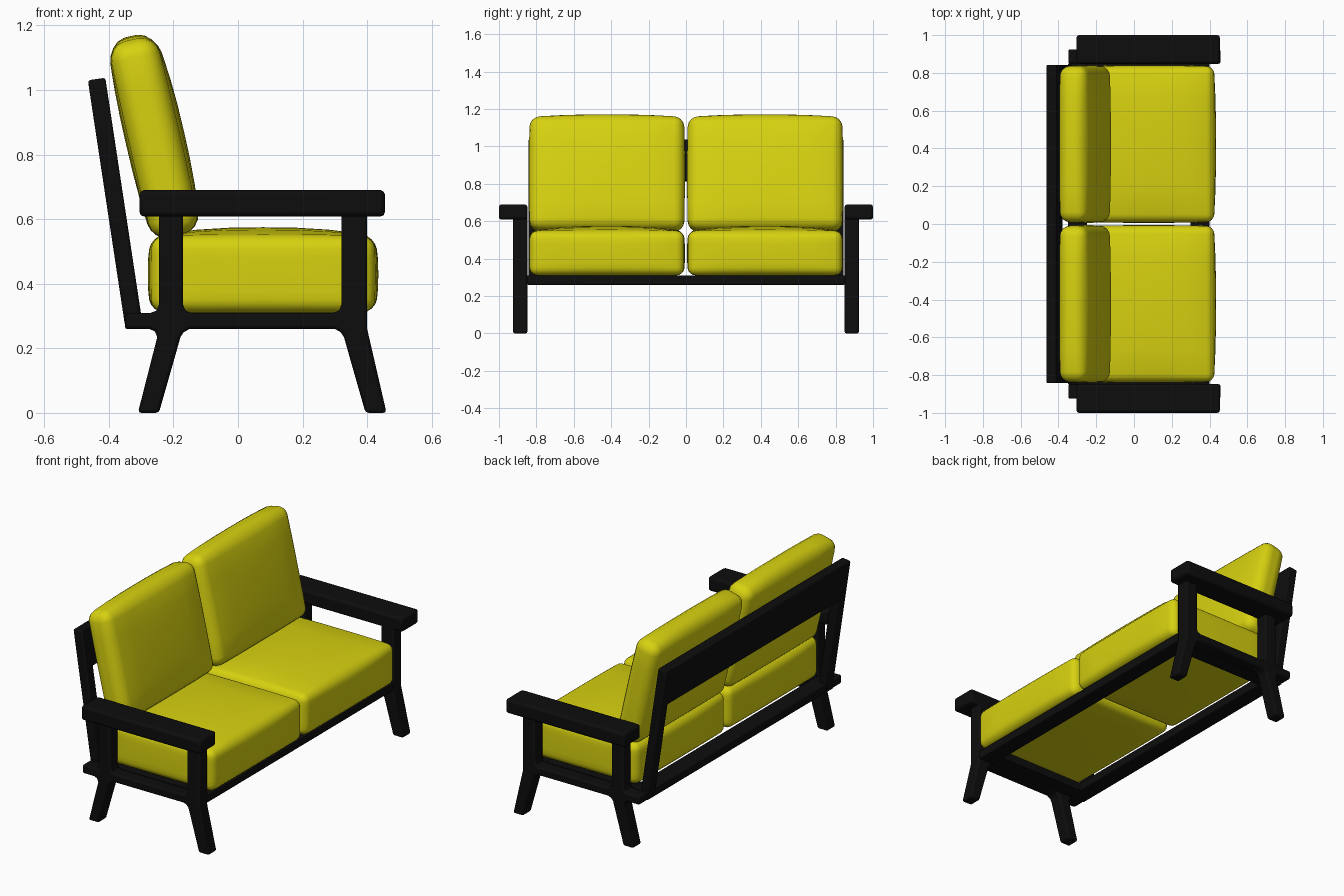
import bpy, bmesh, math
from mathutils import Matrix, Vector

if "Cube" in bpy.data.objects:
    bpy.data.objects.remove(bpy.data.objects["Cube"])


def material(name, col):
    m = bpy.data.materials.new(name)
    m.diffuse_color = (*col, 1)
    m.use_nodes = True
    m.node_tree.nodes["Principled BSDF"].inputs["Base Color"].default_value = m.diffuse_color
    return m


black = material("black wood", (0.004, 0.004, 0.004))
yellow = material("yellow fabric", (0.68, 0.64, 0.005))


def finish(name, bm, mat, bevel=0.0):
    bmesh.ops.recalc_face_normals(bm, faces=bm.faces)
    me = bpy.data.meshes.new(name)
    bm.to_mesh(me)
    bm.free()
    me.materials.append(mat)
    ob = bpy.data.objects.new(name, me)
    bpy.context.collection.objects.link(ob)
    if bevel:
        mod = ob.modifiers.new("bevel", 'BEVEL')
        mod.width, mod.segments = bevel, 2
        mod.limit_method, mod.angle_limit = 'ANGLE', math.radians(50)
    bpy.ops.object.select_all(action='DESELECT')
    ob.select_set(True)
    bpy.context.view_layer.objects.active = ob
    bpy.ops.object.shade_smooth_by_angle(angle=math.radians(30))
    return ob


def prism(name, profile, y0, y1, bevel=0.01):
    """Extrude an x-z outline from y0 to y1."""
    bm = bmesh.new()
    face = bm.faces.new([bm.verts.new((x, y0, z)) for x, z in profile])
    ext = bmesh.ops.extrude_face_region(bm, geom=[face])
    verts = [v for v in ext["geom"] if isinstance(v, bmesh.types.BMVert)]
    bmesh.ops.translate(bm, verts=verts, vec=(0, y1 - y0, 0))
    return finish(name, bm, black, bevel)


def rect(x0, x1, z0, z1):
    return [(x0, z0), (x1, z0), (x1, z1), (x0, z1)]


def cushion(name, half, r, crown, matrix):
    """Rounded box; crown = bulge on (-x, +x, -y, +y, -z, +z)."""
    bm = bmesh.new()
    bmesh.ops.create_cube(bm, size=2)
    bmesh.ops.subdivide_edges(bm, edges=bm.edges, cuts=9, use_grid_fill=True)

    def spread(u, h):
        a = abs(u)
        if a < 0.61:
            d = (h - r) * a / 0.6
        elif a < 0.9:
            d = h - 0.586 * r
        else:
            d = h
        return math.copysign(d, u)

    for v in bm.verts:
        p = Vector([spread(v.co[i], half[i]) for i in range(3)])
        q = Vector([max(r - half[i], min(half[i] - r, p[i])) for i in range(3)])
        if (p - q).length > 1e-6:
            p = q + (p - q).normalized() * r
        n = [p[i] / half[i] for i in range(3)]
        for i in range(3):
            j, k = (i + 1) % 3, (i + 2) % 3
            c = crown[2 * i + (n[i] > 0)]
            p[i] += c * n[i] * (1 - abs(n[j]) ** 2.5) * (1 - abs(n[k]) ** 2.5)
        v.co = matrix @ p
    return finish(name, bm, yellow)


# side frame outline: two splayed legs joined by a rail, small fillets at the joints
side = [(-.31, 0), (-.245, 0), (-.178, .235), (-.168, .25), (-.15, .26),
        (.3, .26), (.318, .25), (.328, .235), (.395, 0), (.46, 0), (.40, .26),
        (.40, .63), (.32, .63), (.32, .335), (.313, .317), (.295, .31),
        (-.145, .31), (-.163, .317), (-.17, .335), (-.17, .63), (-.245, .63),
        (-.245, .335), (-.252, .317), (-.27, .31), (-.348, .31), (-.348, .26),
        (-.275, .26), (-.258, .253), (-.25, .235)]


def back_bar(z0, z1):
    """Slice of the leaning back between two heights."""
    lean = lambda z: -.35 - .115 * (z - .27) / .76
    return [(lean(z0), z0), (lean(z0) + .054, z0 + .008),
            (lean(z1) + .054, z1 + .008), (lean(z1), z1)]


tilt = Matrix.Rotation(math.radians(-13), 4, 'Y')
for s, tag in ((1, "left"), (-1, "right")):
    # arm frames
    prism("side_frame_" + tag, side, s * .848, s * .925)
    prism("armrest_" + tag, rect(-.305, .455, .608, .69), s * .848, s * 1.0, .014)
    # base end rails and back uprights
    prism("base_end_rail_" + tag, rect(-.26, .31, .262, .308), s * .76, s * .85, 0)
    prism("back_post_" + tag, back_bar(.27, 1.03), s * .78, s * .843, .008)
    # cushions
    cushion("seat_cushion_" + tag, (.345, .412, .118), .04,
            (.012, .012, .005, .005, .002, .028),
            Matrix.Translation((.0775, s * .423, .429)))
    cushion("back_cushion_" + tag, (.075, .412, .308), .052,
            (.014, .02, .005, .005, .004, .016),
            Matrix.Translation((-.26, s * .423, .851)) @ tilt)

# base rails and wide back rail
prism("front_base_rail", rect(.30, .40, .26, .31), -.85, .85, .006)
prism("rear_base_rail", rect(-.35, -.25, .26, .31), -.85, .85, .006)
prism("back_top_rail", back_bar(.81, 1.03), -.843, .843, .008)
